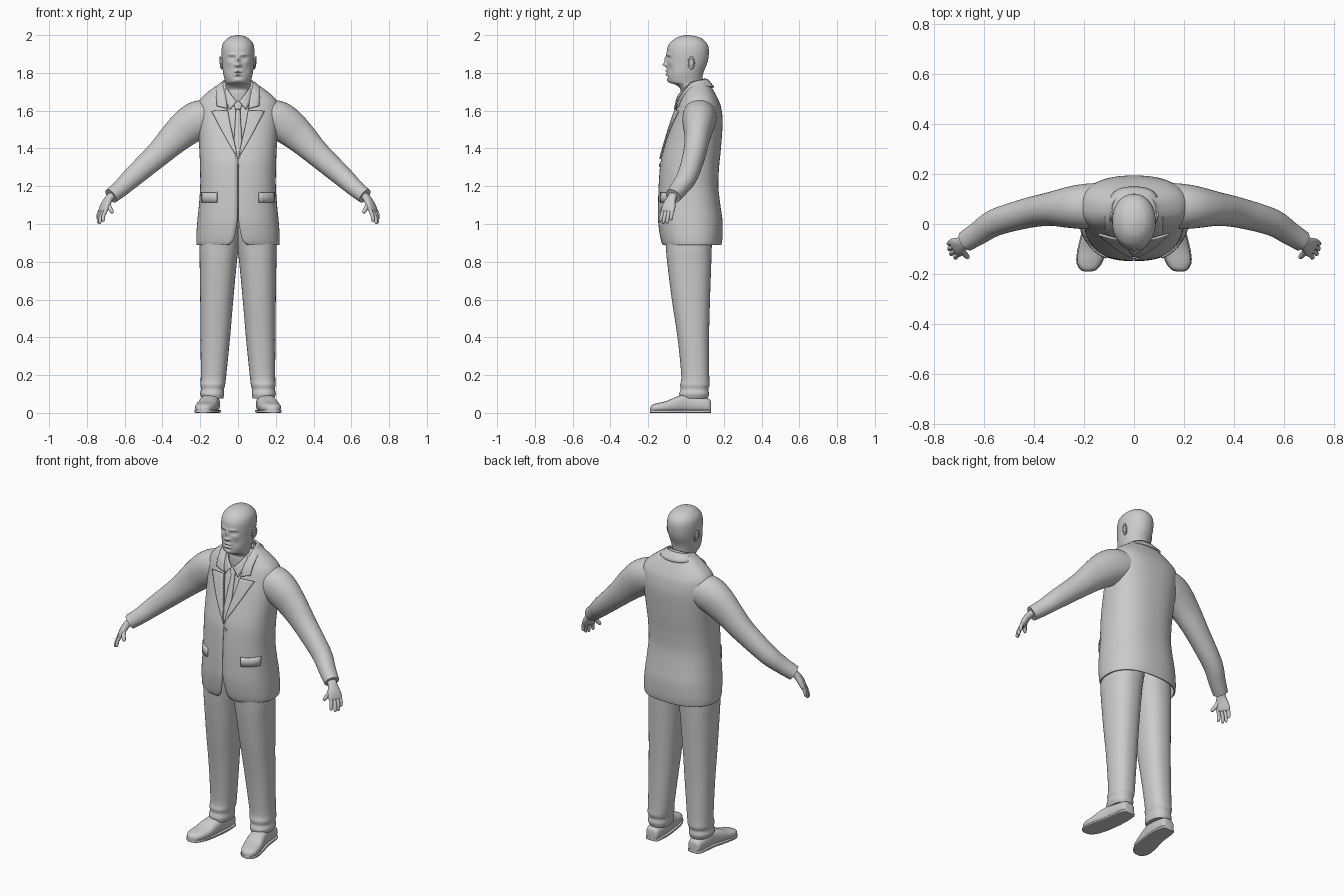
import bpy, bmesh, math
from mathutils import Vector

grey = bpy.data.materials.new("plain grey")
grey.diffuse_color = (0.6, 0.6, 0.6, 1)


def dense(rows, k):
    """Catmull-Rom interpolation through rows of numbers."""
    out = []
    for i in range(len(rows) - 1):
        a, b, c, d = (rows[max(0, min(len(rows) - 1, j))] for j in (i - 1, i, i + 1, i + 2))
        for s in range(k):
            t = s / k
            out.append([0.5 * (2 * q + (r - p) * t + (2 * p - 5 * q + 4 * r - w) * t * t
                               + (3 * q - p - 3 * r + w) * t ** 3) for p, q, r, w in zip(a, b, c, d)])
    return out + [list(rows[-1])]


def power(v, n):
    return math.copysign(abs(v) ** (2 / n), v)


def ring(c, u, v, n=2.0, count=32):
    c, u, v = Vector(c), Vector(u), Vector(v)
    return [c + u * power(math.sin(a), n) + v * power(math.cos(a), n)
            for a in (math.tau * i / count for i in range(count))]


def skin(name, rows, closed=True, thick=0.0, angle=40):
    """Skin a list of point rows; closed rows become a capped tube."""
    bm = bmesh.new()
    vs = [[bm.verts.new(p) for p in row] for row in rows]
    m = len(vs[0])
    for a, b in zip(vs, vs[1:]):
        for j in range(m if closed else m - 1):
            bm.faces.new((a[j], a[(j + 1) % m], b[(j + 1) % m], b[j]))
    if closed:
        bm.faces.new(vs[0])
        bm.faces.new(vs[-1])
    bmesh.ops.recalc_face_normals(bm, faces=bm.faces)
    me = bpy.data.meshes.new(name)
    bm.to_mesh(me)
    bm.free()
    ob = bpy.data.objects.new(name, me)
    bpy.context.collection.objects.link(ob)
    if thick:
        mod = ob.modifiers.new("thickness", "SOLIDIFY")
        mod.thickness, mod.offset = thick, 0
    return finish(ob, angle)


def finish(ob, angle=40):
    ob.data.materials.append(grey)
    bpy.ops.object.select_all(action='DESELECT')
    ob.select_set(True)
    bpy.context.view_layer.objects.active = ob
    bpy.ops.object.shade_smooth_by_angle(angle=math.radians(angle))
    return ob


def tube(name, path, side, n=2.0, k=5, count=24):
    """Path rows: x, y, z, half width along side, half width across."""
    pts = dense(path, k)
    rows = []
    for i, p in enumerate(pts):
        t = (Vector(pts[min(i + 1, len(pts) - 1)][:3]) - Vector(pts[max(i - 1, 0)][:3])).normalized()
        u = Vector(side)
        u = (u - t * u.dot(t)).normalized()
        rows.append(ring(p[:3], u * p[3], t.cross(u) * p[4], n, count))
    return skin(name, rows)


def flip(rows, s):
    return [[r[0] * s, *r[1:]] for r in rows]


# Jacket body: z, half width, front y, back y, half opening at the front
N = 2.4
coat = dense([
    (.89, .215, -.120, .183, .050), (.91, .217, -.128, .187, .026), (.95, .216, -.136, .190, .014),
    (1.02, .211, -.144, .189, .003), (1.1, .203, -.144, .178, .0015), (1.2, .196, -.141, .167, .0015),
    (1.3, .197, -.134, .171, .0015), (1.36, .199, -.124, .177, .002), (1.45, .204, -.099, .185, .022),
    (1.55, .211, -.068, .190, .045), (1.62, .212, -.043, .181, .056), (1.66, .196, -.028, .166, .060),
    (1.70, .152, -.012, .145, .064), (1.735, .103, .004, .124, .062), (1.75, .086, .012, .115, .060)], 6)


def coat_row(r, count=72):
    z, rx, yf, yb, gap = r
    g = math.asin((max(gap, .001) / rx) ** (N / 2))
    row = []
    for i in range(count + 1):
        a = g + (math.tau - 2 * g) * i / count
        row.append((rx * power(math.sin(a), N), (yf + yb) / 2 - (yb - yf) / 2 * power(math.cos(a), N), z))
    return row


skin("jacket", [coat_row(r) for r in coat], closed=False, thick=.008)


def front(x, z, out=0.0):
    """Point on the jacket front, pushed forward by out."""
    i = next((i for i in range(len(coat) - 2) if coat[i + 1][0] >= z), len(coat) - 2)
    a, b = coat[i], coat[i + 1]
    t = (z - a[0]) / (b[0] - a[0])
    _, rx, yf, yb, _ = [p + (q - p) * t for p, q in zip(a, b)]
    e = (1 - min(1, abs(x) / rx) ** N) ** (1 / N)
    return (x, (yf + yb) / 2 - (yb - yf) / 2 * e - out, z)


# Shirt under the jacket
skin("shirt", [ring((0, (r[2] + r[3]) / 2, r[0]), (r[1] - .014, 0, 0), (0, (r[3] - r[2]) / 2 - .014, 0), N)
               for r in coat if 1.08 < r[0] < 1.74])

# Tie and knot
tie = [(1.35, .020), (1.42, .022), (1.5, .018), (1.58, .013), (1.605, .012), (1.61, .015), (1.63, .021), (1.65, .020)]
skin("tie", [ring((0, front(0, z)[1] + .005 - (.006 if z > 1.607 else 0), z), (w, 0, 0), (0, .010, 0), 2.5, 20)
             for z, w in dense(tie, 3)])

for s in (-1, 1):
    # Lapel: z, inner x, outer x
    lapel = dense([(1.345, .001, .006), (1.40, .012, .040), (1.48, .030, .085),
                   (1.55, .045, .122), (1.585, .050, .141)], 4) + [[1.60, .054, .105]]
    skin("lapel", [[front(s * (a + (b - a) * j / 6), z + .012 * (j / 6 if z < 1.59 else 0), .010) for j in range(7)]
                   for z, a, b in lapel], closed=False, thick=.008)
    # Pocket flap
    skin("pocket_flap", [[front(s * x, z - .02 * (x - .11), .007) for x in (.110, .125, .14, .155, .17, .182, .19)]
                         for z in (1.115, 1.14, 1.168)], closed=False, thick=.010)

# Button
bpy.ops.mesh.primitive_cylinder_add(vertices=20, radius=.009, depth=.008, rotation=(math.pi / 2, 0, 0),
                                    location=front(.012, 1.31, .005))
bpy.context.object.name = "button"
finish(bpy.context.object)


def collar(name, half, thick):
    """Half collar rows from front to nape, mirrored into a full band."""
    full = half + flip(half[-2::-1], -1)
    for r in full[len(half):]:
        r[3] *= -1
    rows = [[Vector(r[:3]).lerp(Vector(r[3:]), j / 3) for j in range(4)] for r in dense(full, 5)]
    skin(name, rows, closed=False, thick=thick)


# Collars: upper edge point, lower edge point
collar("jacket_collar", [[*front(.056, 1.61, .010), *front(.112, 1.625, .012)],
                         [*front(.064, 1.67, .012), *front(.115, 1.68, .012)],
                         [.079, .030, 1.745, .112, .035, 1.722],
                         [.058, .092, 1.762, .080, .125, 1.728], [0, .112, 1.766, 0, .147, 1.722]], .009)
collar("shirt_collar", [[.006, -.052, 1.650, .043, -.062, 1.605], [.040, -.034, 1.690, .066, -.036, 1.655],
                        [.070, .025, 1.742, .083, .025, 1.71],
                        [.052, .082, 1.765, .058, .092, 1.73], [0, .100, 1.772, 0, .110, 1.73]], .006)

# Head and neck: z, half width, front y, back y
head = dense([
    (1.64, .070, -.030, .100), (1.69, .069, -.030, .092), (1.715, .068, -.030, .088), (1.738, .067, -.056, .086),
    (1.748, .067, -.087, .085), (1.765, .071, -.097, .086), (1.80, .079, -.100, .092), (1.85, .084, -.100, .112),
    (1.89, .087, -.102, .120), (1.93, .086, -.099, .120), (1.96, .077, -.084, .108), (1.985, .053, -.053, .078),
    (1.996, .027, -.022, .042), (2.0, .004, .005, .012)], 9)
# Face features: x, z, push along y, spread x, spread z
face = [(0, 1.843, -.021, .012, .011), (.013, 1.840, -.009, .008, .007), (0, 1.868, -.014, .009, .020),
        (.030, 1.897, -.006, .022, .008), (.033, 1.878, .011, .016, .009), (.033, 1.877, -.007, .011, .005),
        (0, 1.809, -.009, .022, .006), (0, 1.791, -.009, .019, .006), (0, 1.800, .005, .024, .003),
        (0, 1.777, .004, .020, .006), (0, 1.760, -.005, .018, .010), (.048, 1.855, -.004, .016, .014),
        (.045, 1.815, .004, .015, .018)]


def sculpt(p):
    if p.y < -.02:
        for x0, z0, amp, sx, sz in face:
            p.y += amp * math.exp(-((abs(p.x) - x0) / sx) ** 2 - ((p.z - z0) / sz) ** 2)
    return p


skin("head", [[sculpt(p) for p in ring((0, (r[2] + r[3]) / 2, r[0]), (r[1], 0, 0), (0, (r[2] - r[3]) / 2, 0), 2.1, 112)]
              for r in head], angle=70)

# Leg: z, inner x, outer x, front y, back y
leg = dense([(.075, .078, .190, -.030, .114), (.10, .073, .200, -.036, .122), (.125, .074, .195, -.028, .118),
             (.15, .068, .199, -.031, .125), (.2, .062, .197, -.025, .123), (.4, .042, .198, -.045, .122),
             (.6, .025, .200, -.075, .127), (.8, .006, .203, -.100, .134), (.87, -.004, .204, -.106, .136),
             (.95, -.015, .198, -.112, .140), (1.1, -.03, .180, -.112, .140)], 5)
# Shoe: y, centre x, half width, top z
shoe = dense([(.133, .140, .018, .045), (.122, .140, .038, .072), (.06, .142, .047, .085), (0, .147, .049, .096),
              (-.05, .157, .053, .084), (-.10, .167, .055, .062), (-.15, .178, .049, .050),
              (-.18, .182, .032, .040), (-.190, .184, .012, .026)], 4)
sleeve = [(.12, .075, 1.575, .090, .085), (.20, .070, 1.555, .090, .100), (.26, .066, 1.52, .082, .098),
          (.33, .060, 1.46, .068, .085), (.42, .045, 1.372, .060, .068), (.55, .008, 1.255, .054, .055),
          (.62, -.035, 1.19, .047, .046), (.672, -.068, 1.148, .042, .041)]
palm = [(.655, -.06, 1.165, .026, .020), (.683, -.076, 1.135, .026, .019), (.700, -.088, 1.105, .036, .018),
        (.713, -.095, 1.075, .040, .015), (.717, -.098, 1.062, .034, .010)]
# Fingers: knuckle, then tip
fingers = {"index_finger": ((.700, -.120, 1.072), (.716, -.137, 1.012)),
           "middle_finger": ((.712, -.106, 1.068), (.734, -.122, 1.001)),
           "ring_finger": ((.722, -.090, 1.068), (.741, -.102, 1.003)),
           "little_finger": ((.728, -.073, 1.075), (.742, -.080, 1.020)),
           "thumb": ((.687, -.098, 1.112), (.664, -.136, 1.058))}

for s in (-1, 1):
    skin("trouser_leg", [ring((s * (a + b) / 2, (f + k) / 2, z), ((b - a) / 2, 0, 0), (0, (k - f) / 2, 0), 2.3, 40)
                         for z, a, b, f, k in leg])
    skin("shoe", [ring((s * cx, y, h / 2 + .002), (w, 0, 0), (0, 0, h / 2), 2.6, 28) for y, cx, w, h in shoe])
    skin("shoe_sole", [ring((s * cx, y, .008), (w + .004, 0, 0), (0, 0, .008), 6, 28) for y, cx, w, h in shoe])
    tube("sleeve", flip(sleeve, s), (0, 1, 0), 2.1, 6, 40)
    tube("palm", flip(palm, s), (-.5 * s, -.85, 0), 2.4)
    for name, (a, b) in fingers.items():
        a, b = Vector(a), Vector(b)
        mid = a.lerp(b, .5) + Vector((.004, 0, .002))
        r = .0115 if name == "thumb" else .0098
        path = [(*a, r, r), (*mid, r, r), (*a.lerp(b, .88), r * .85, r * .85), (*b, r * .25, r * .25)]
        tube(name, flip(path, s), (0, 1, .1), 2, 4, 14)
    # Ear with a raised rim
    for name, kind in (("ear", 0), ("ear_rim", 1)):
        if kind:
            bpy.ops.mesh.primitive_torus_add(major_radius=.8, minor_radius=.2, major_segments=28, minor_segments=10)
        else:
            bpy.ops.mesh.primitive_uv_sphere_add(segments=24, ring_count=12, radius=.85)
        ob = bpy.context.object
        ob.name, ob.location = name, (s * (.090 if kind else .086), .028, 1.853)
        ob.scale = (.035, .019, .022) if kind else (.034, .019, .010)
        ob.rotation_euler = (.2, math.pi / 2 + .12 * s, 0)
        finish(ob)
